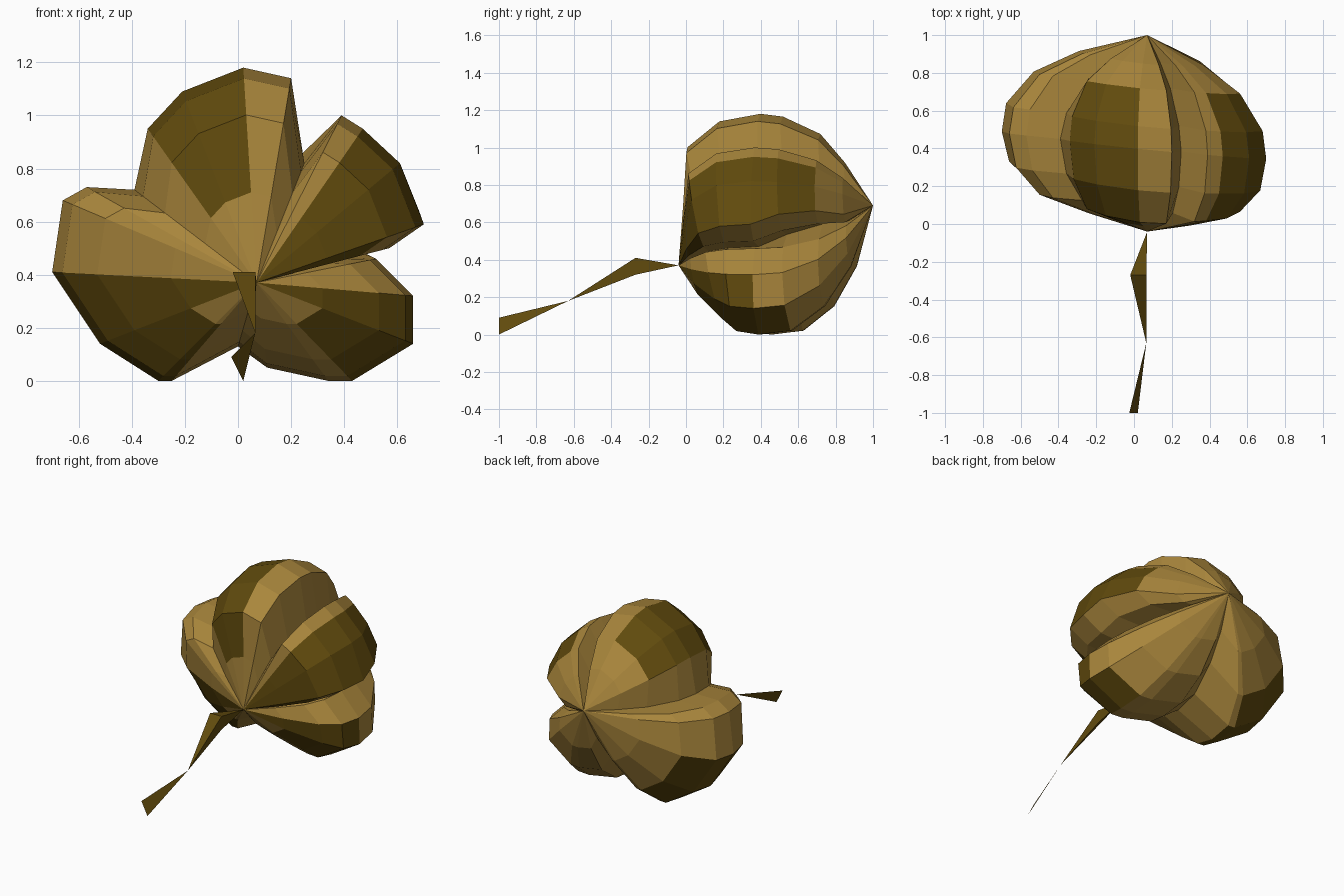
import bpy, bmesh
from mathutils import Vector

if "Cube" in bpy.data.objects:
    bpy.data.objects.remove(bpy.data.objects["Cube"])


def material(name, rgb):
    m = bpy.data.materials.new(name)
    m.diffuse_color = (*rgb, 1)
    m.use_nodes = True
    m.node_tree.nodes["Principled BSDF"].inputs["Base Color"].default_value = m.diffuse_color
    return m


light = material("light brown", (0.40, 0.24, 0.045))
dark = material("dark olive", (0.12, 0.07, 0.004))


def finish(bm, name, mats):
    bmesh.ops.recalc_face_normals(bm, faces=bm.faces)
    me = bpy.data.meshes.new(name)
    bm.to_mesh(me)
    bm.free()
    for m in mats:
        me.materials.append(m)
    ob = bpy.data.objects.new(name, me)
    bpy.context.collection.objects.link(ob)


# Lobed outline seen from the front (x, z), clockwise from the upper left notch
outline = [(-.39, .72), (-.34, .95), (-.21, 1.09), (.02, 1.18), (.20, 1.14),
           (.25, .82), (.39, 1.0), (.47, .95), (.61, .82), (.70, .59), (.57, .50),
           (.30, .47), (.52, .46), (.66, .32), (.66, .14), (.43, 0), (.34, 0),
           (.11, .05), (.0, .13), (-.25, 0), (-.30, 0), (-.52, .14),
           (-.70, .41), (-.66, .68), (-.57, .73)]
notches = {0, 5, 11, 18}
# Rings: scale, y at the bottom, y at the top, scale of the notches
rings = [(.42, .08, -.01, .42), (.78, .23, .01, .75), (.95, .31, .18, .93),
         (1, .43, .40, 1), (.97, .60, .52, .93), (.78, .77, .72, .68),
         (.47, .90, .85, .38)]
front_pole = Vector((.07, -.04, .37))
back_pole = Vector((.07, 1.0, .69))
# Dark patches: outline segment -> first and last band
patches = {1: (1, 5), 2: (1, 5), 7: (0, 5), 8: (0, 5), 9: (0, 1),
           13: (0, 3), 14: (1, 4), 19: (1, 4), 20: (1, 5), 21: (0, 5)}

# Lobed body lofted from the front pole to the back pole
bm = bmesh.new()
first, last = bm.verts.new(front_pole), bm.verts.new(back_pole)
grid = []
for k, (lobe_s, y_low, y_high, notch_s) in enumerate(rings):
    pole = front_pole if k < 4 else back_pole
    row = []
    for i, (x, z) in enumerate(outline):
        s = notch_s if i in notches else lobe_s
        # the rings lean: forward at the top, back at the left
        y = y_low + (y_high - y_low) * z / 1.18 - .10 * x * s
        # the underside of the upper right lobe sweeps up at the back
        lift = .05 if k in (4, 5) and i in (9, 10, 11) else 0
        row.append(bm.verts.new((pole.x + (x - pole.x) * s, y,
                                 pole.z + (z - pole.z) * s + lift)))
    grid.append(row)
n = len(outline)
for i in range(n):
    j = (i + 1) % n
    lo, hi = patches.get(i, (99, -1))
    bands = [(first, grid[0][i], grid[0][j])]
    bands += [(a[i], a[j], b[j], b[i]) for a, b in zip(grid, grid[1:])]
    bands += [(grid[-1][i], grid[-1][j], last)]
    for k, verts in enumerate(bands):
        bm.faces.new(verts).material_index = int(lo <= k <= hi)
finish(bm, "lobed_body", [light, dark])

# Twisted stalk: a pinched three-sided spindle, then a flat blade
bm = bmesh.new()
root, pinch = bm.verts.new(front_pole), bm.verts.new((.065, -.63, .18))
mid = [bm.verts.new(p) for p in ((-.02, -.27, .41), (.065, -.27, .41), (.065, -.27, .32))]
for i in range(3):
    a, b = mid[i], mid[(i + 1) % 3]
    bm.faces.new((root, a, b))
    bm.faces.new((pinch, b, a))
tip = [bm.verts.new(p) for p in ((-.025, -1, .09), (.02, -1, 0))]
bm.faces.new((bm.verts.new(pinch.co), *tip))
finish(bm, "stalk", [dark])
